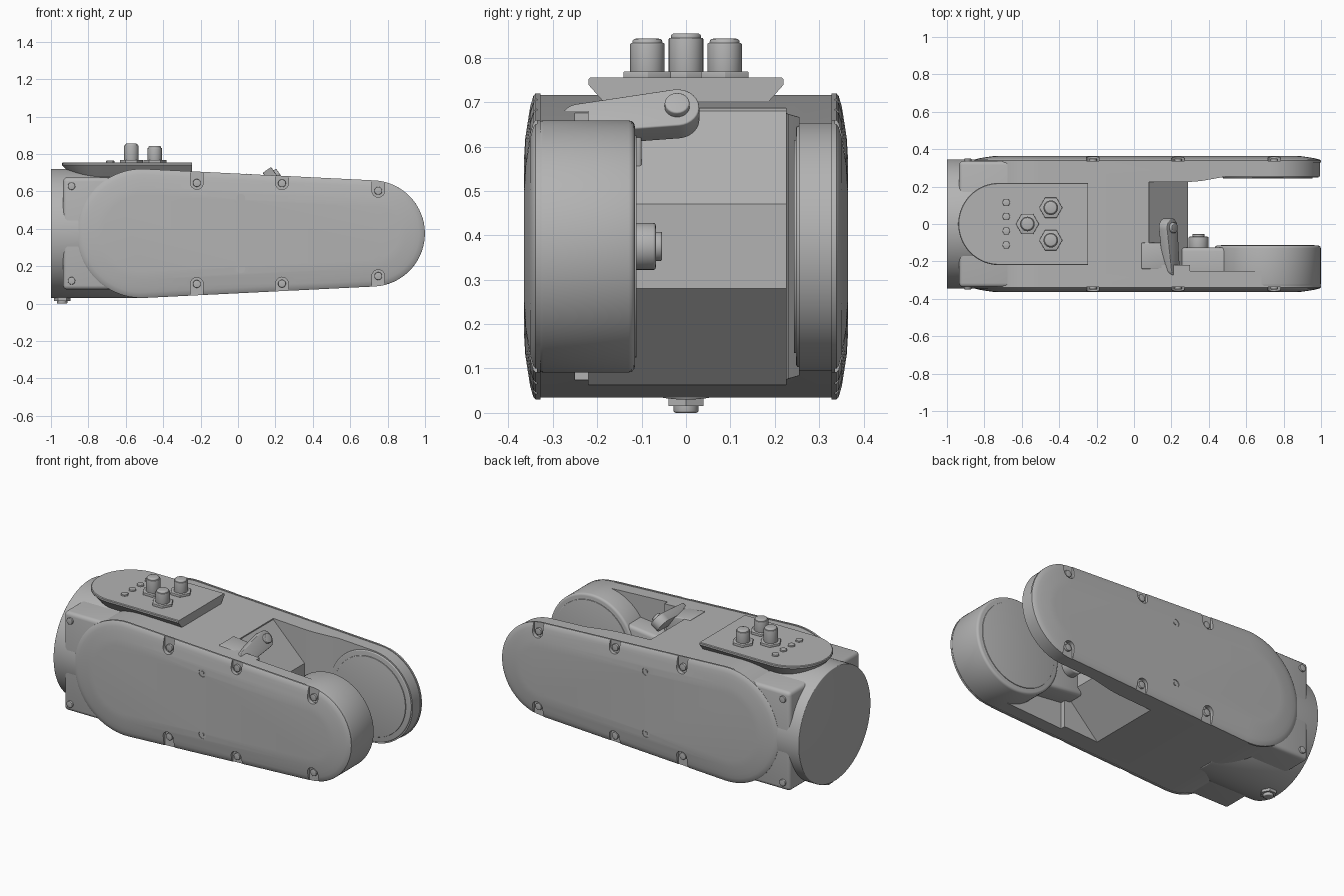
import bpy, bmesh
from math import acos, cos, sin, pi, radians
from mathutils import Vector

if "Cube" in bpy.data.objects:
    bpy.data.objects.remove(bpy.data.objects["Cube"])

grey = bpy.data.materials.new("cast_grey")
grey.use_nodes = True
colour = (0.45, 0.45, 0.45, 1)
grey.diffuse_color = colour
grey.node_tree.nodes["Principled BSDF"].inputs["Base Color"].default_value = colour

MID = 0.375                      # height of the arm axis
BIG, SMALL = (-0.515, 0.345), (0.715, 0.284)   # x and radius of the arm ends


def finish(obj, bevel=0, segments=3):
    bpy.ops.object.select_all(action="DESELECT")
    bpy.context.view_layer.objects.active = obj
    obj.select_set(True)
    if bevel:
        mod = obj.modifiers.new("Bevel", "BEVEL")
        mod.width, mod.segments, mod.angle_limit = bevel, segments, radians(40)
        bpy.ops.object.modifier_apply(modifier=mod.name)
    bpy.ops.object.shade_smooth_by_angle(angle=radians(32))
    return obj


def loft(name, rings, bevel=0):
    """Skin a stack of equal rings and cap both ends."""
    bm = bmesh.new()
    rows = [[bm.verts.new(p) for p in ring] for ring in rings]
    n = len(rows[0])
    for a, b in zip(rows, rows[1:]):
        for i in range(n):
            bm.faces.new((a[i], a[(i + 1) % n], b[(i + 1) % n], b[i]))
    bm.faces.new(rows[0])
    bm.faces.new(rows[-1])
    bmesh.ops.recalc_face_normals(bm, faces=bm.faces)
    mesh = bpy.data.meshes.new(name)
    bm.to_mesh(mesh)
    bm.free()
    mesh.materials.append(grey)
    obj = bpy.data.objects.new(name, mesh)
    bpy.context.collection.objects.link(obj)
    return finish(obj, bevel)


def place(axis, u, v, w):
    """Put profile point (u, v) at w along the extrusion axis."""
    return {"x": (w, u, v), "y": (u, w, v), "z": (u, v, w)}[axis]


def prism(name, axis, profile, start, end, bevel=0):
    return loft(name, [[place(axis, u, v, w) for u, v in profile] for w in (start, end)], bevel)


def circle(u, v, r, n=64):
    return [(u + r * cos(2 * pi * i / n), v + r * sin(2 * pi * i / n)) for i in range(n)]


def rod(name, axis, u, v, r, start, end, n=64, bevel=0):
    return prism(name, axis, circle(u, v, r, n), start, end, bevel)


def capsule(a, b, inset=0, n=40):
    """Outline around two circles, each given as (u, v, r)."""
    d = Vector(b[:2]) - Vector(a[:2])
    turn = Vector((1, 0)).angle_signed(d) * -1
    t = acos((a[2] - b[2]) / d.length)
    pts = []
    for (u, v, r), lo, hi in ((b, -t, t), (a, t, 2 * pi - t)):
        for i in range(n + 1):
            w = turn + lo + (hi - lo) * i / n
            pts.append((u + (r - inset) * cos(w), v + (r - inset) * sin(w)))
    return pts


def arm_outline(inset=0):
    return capsule((BIG[0], MID, BIG[1]), (SMALL[0], MID, SMALL[1]), inset)


def cut(obj, cutters):
    for cutter in cutters:
        bpy.context.view_layer.objects.active = obj
        mod = obj.modifiers.new("Cut", "BOOLEAN")
        mod.operation, mod.solver, mod.object = "DIFFERENCE", "EXACT", cutter
        bpy.ops.object.modifier_apply(modifier=mod.name)
        bpy.data.objects.remove(cutter)
    finish(obj)


# Main casting with the fork opening
body = prism("arm_body", "y", arm_outline(0.004), -0.335, 0.335)
wall = [(0.08, 0.9), (0.08, 0.68), (0.29, 0.47), (0.29, 0.28), (0.06, 0.05),
        (0.06, -0.1), (1.2, -0.1), (1.2, 0.9)]
fork = [(0.3, 0.225), (0.36, 0.23), (0.5, 0.255), (1.2, 0.255), (1.2, -0.25), (0.3, -0.25)]
cut(body, [prism("opening_cutter", "y", wall, -0.22, 0.225),
           prism("fork_cutter", "z", fork, -0.1, 0.9)])

# Side covers with bolt notches
screws = [(-0.22, 0.27), (0.235, 0.268), (0.75, 0.228)]
for side, s in (("front", -1), ("back", 1)):
    layers = [(0.0, 0.328), (0.0, 0.339), (0.006, 0.344), (0.03, 0.351), (0.055, 0.355),
              (0.1, 0.362), (0.14, 0.3645)]
    cover = loft(side + "_cover", [[place("y", u, v, s * y) for u, v in arm_outline(i)]
                                   for i, y in layers])
    cutters = []
    for x, h in screws:
        for k in (-1, 1):
            slot = capsule((x, MID + k * h, 0.034), (x, MID + k * (h + 0.2), 0.034), 0, 12)
            cutters.append(prism("notch_cutter", "y", slot, s * 0.336, s * 0.4))
            rod(side + "_cover_bolt", "y", x, MID + k * h, 0.021, s * 0.33, s * 0.349, 20, 0.003)
    for k in (-1, 1):
        cutters.append(rod("dimple_cutter", "y", 0.015, MID + k * 0.188, 0.024, s * 0.36, s * 0.4, 24))
    cut(cover, cutters)
    for k in (-1, 1):
        rod(side + "_dimple_pin", "y", 0.015, MID + k * 0.188, 0.01, s * 0.35, s * 0.3645, 16)
        rod(side + "_flange_bolt", "y", -0.89, MID + k * 0.253, 0.02, s * 0.32, s * 0.349, 20, 0.003)

# Base joint: round housing and square flange
rod("base_housing", "x", 0, MID, 0.345, -1.0, -0.5, 96, 0.004)
flange = [(-0.935, 0.075), (-0.5, 0.075), (-0.5, 0.675), (-0.935, 0.675)]
prism("base_flange", "y", flange, -0.338, 0.338, 0.022)
rod("drain_washer", "z", -0.94, 0, 0.045, 0.015, 0.05, 6)
rod("drain_plug", "z", -0.94, 0, 0.028, 0, 0.03, 24, 0.005)

# Joint drum on the front arm and disc on the back arm
rod("front_drum", "y", SMALL[0], MID, SMALL[1], -0.336, -0.115, 96, 0.014)
rod("front_drum_disc", "y", SMALL[0], MID, 0.25, -0.13, -0.111, 96, 0.002)
rod("back_joint_rim", "y", SMALL[0], MID, 0.272, 0.248, 0.3, 96, 0.006)
rod("back_joint_disc", "y", SMALL[0], MID, 0.24, 0.243, 0.3, 96, 0.002)
neck = [(0.25, 0.24), (0.62, 0.2), (0.62, 0.55), (0.25, 0.51)]
prism("drum_neck", "y", neck, -0.3, -0.125, 0.02)
rod("cable_port_collar", "y", 0.345, MID, 0.053, -0.14, -0.068, 32, 0.006)
rod("cable_port_plug", "y", 0.345, MID, 0.033, -0.08, -0.054, 24, 0.004)

# Cable lug, tilted back, with its ledge
ledge = [(0.04, 0.5), (0.2, 0.5), (0.21, 0.64), (0.18, 0.68), (0.04, 0.695)]
prism("lug_ledge", "y", ledge, -0.24, -0.1, 0.006)
lug = prism("cable_lug", "x", capsule((-0.24, -0.03, 0.04), (-0.02, 0, 0.05), 0, 16), -0.03, 0.025, 0.004)
pin = rod("cable_lug_pin", "x", -0.02, 0, 0.028, 0.01, 0.042, 24, 0.004)
for part in (lug, pin):
    part.location = (0.185, 0, 0.675)
    part.rotation_euler.y = radians(-35)

# Connector panel: rounded end, flared underside
def panel_outline(shrink):
    r = 0.22 - shrink
    arc = [(-0.72 + r * cos(a), r * sin(a)) for a in (pi / 2 + pi * i / 32 for i in range(33))]
    return arc + [(-0.245, -r), (-0.245, r)]


loft("connector_panel", [[(u, v, z) for u, v in panel_outline(k)]
                         for k, z in ((0.07, 0.66), (0.004, 0.735), (0, 0.74), (0, 0.751), (0.004, 0.755))])
for x, y, top in ((-0.57, 0, 0.855), (-0.445, 0.087, 0.843), (-0.445, -0.087, 0.843)):
    rod("connector_nut", "z", x, y, 0.062, 0.75, 0.769, 6, 0.002)
    rod("connector_barrel", "z", x, y, 0.039, 0.76, top - 0.01, 32, 0.003)
    rod("connector_cap", "z", x, y, 0.034, top - 0.02, top, 32, 0.008)
for y in (-0.112, -0.037, 0.04, 0.115):
    rod("panel_screw", "z", -0.683, y, 0.022, 0.75, 0.764, 6, 0.002)
